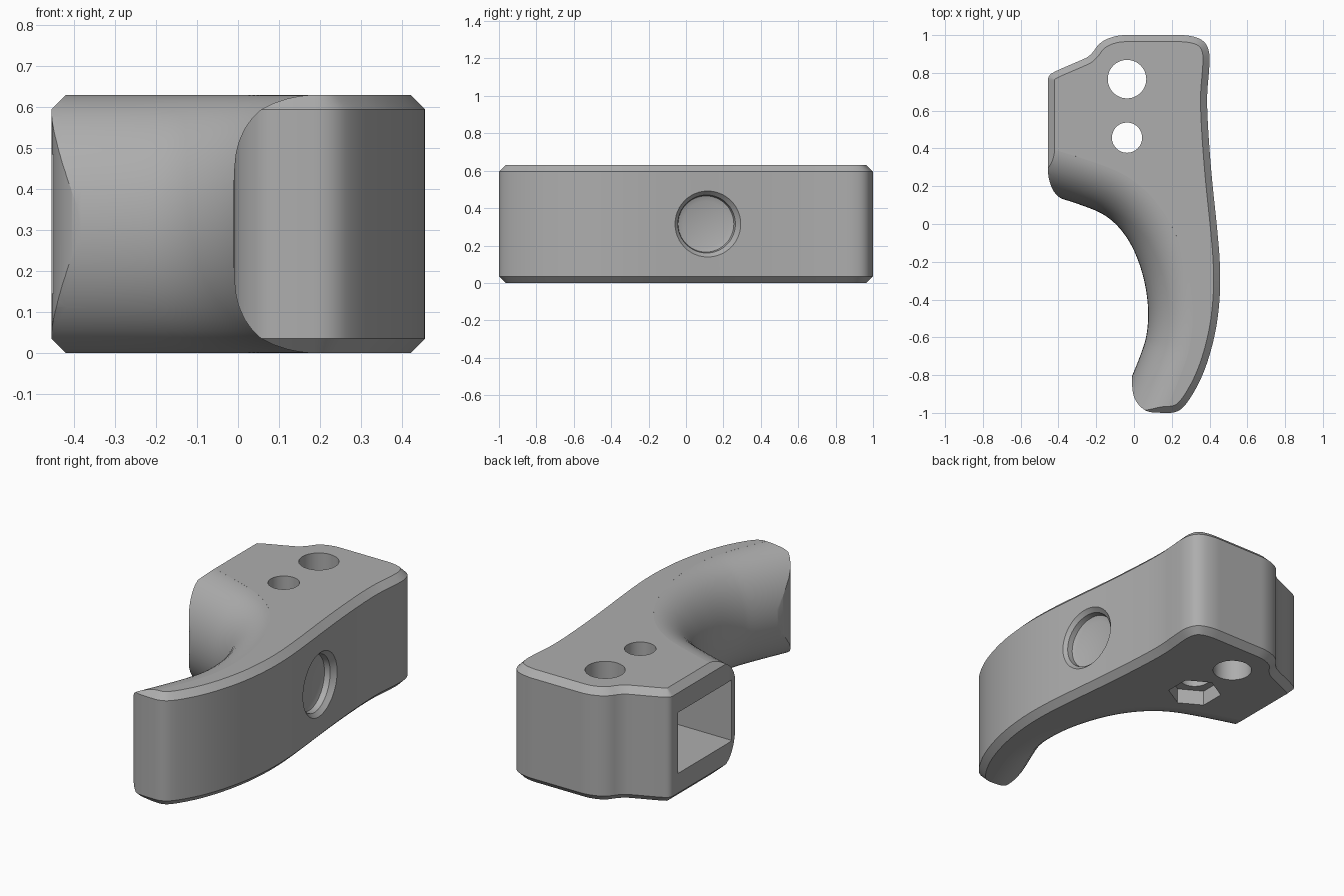
import bpy, bmesh, math
from mathutils import Vector

cube = bpy.data.objects.get("Cube")
if cube:
    bpy.data.objects.remove(cube, do_unlink=True)

HALF = 0.315          # half the height
CHAMFER = 0.035
GROOVE = 0.245        # sideways depth of the half-round finger side

grey = bpy.data.materials.new("grey plastic")
grey.use_nodes = True
colour = (0.42, 0.42, 0.42, 1)
grey.diffuse_color = colour
grey.node_tree.nodes["Principled BSDF"].inputs["Base Color"].default_value = colour


def loft(name, rings):
    """Closed solid through rings of equal point count."""
    bm = bmesh.new()
    loops = [[bm.verts.new(p) for p in ring] for ring in rings]
    n = len(loops[0])
    for a, b in zip(loops, loops[1:]):
        for i in range(n):
            j = (i + 1) % n
            bm.faces.new((a[i], a[j], b[j], b[i]))
    bm.faces.new(loops[0][::-1])
    bm.faces.new(loops[-1])
    bmesh.ops.recalc_face_normals(bm, faces=bm.faces)
    mesh = bpy.data.meshes.new(name)
    bm.to_mesh(mesh)
    bm.free()
    mesh.materials.append(grey)
    obj = bpy.data.objects.new(name, mesh)
    bpy.context.collection.objects.link(obj)
    return obj


def circle(x, y, z, r, n=48, start=0.0):
    return [(x + r * math.cos(start + math.tau * i / n),
             y + r * math.sin(start + math.tau * i / n), z) for i in range(n)]


def smooth(coords, passes, closed):
    """Corner cutting on a closed or open line."""
    points = [Vector(c) for c in coords]
    for _ in range(passes):
        out = []
        for p, q in zip(points, points[1:] + points[:1] if closed else points[1:]):
            out += [p.lerp(q, 0.25), p.lerp(q, 0.75)]
        points = out if closed else [points[0]] + out + [points[-1]]
    return points


def normals(points, closed):
    """Right-hand unit normals along a line."""
    result = []
    last = len(points) - 1
    for i in range(len(points)):
        a = points[i - 1] if closed or i > 0 else points[0]
        b = points[(i + 1) % len(points)] if closed or i < last else points[last]
        along = b - a
        result.append(Vector((along.y, -along.x)).normalized())
    return result


# Chamfered body; the finger side is left as a straight chord for the groove
outline = smooth([
    (-.455, .5), (-.455, .74), (-.455, .785), (-.415, .81), (-.29, .863),
    (-.23, .89), (-.18, .965), (-.09, 1), (.0, 1), (.2, 1), (.29, 1),
    (.37, .975), (.403, .91), (.397, .8), (.385, .68), (.392, .5),
    (.411, .25), (.438, 0), (.456, -.2), (.457, -.38), (.433, -.58),
    (.372, -.79), (.29, -.94), (.23, -1), (.14, -1), (.06, -.995), (.0, -.93),
    (-.012, -.85), (-.008, -.79), (-.04, -.66), (-.29, .03), (-.35, .115),
    (-.42, .155), (-.455, .24), (-.455, .33)], 3, True)
inward = normals(outline, True)
handle = loft("lever_handle", [
    [(p + n * inset).to_tuple() + (z,) for p, n in zip(outline, inward)]
    for z, inset in ((0, CHAMFER), (CHAMFER, 0),
                     (2 * HALF - CHAMFER, 0), (2 * HALF, CHAMFER))])

# Half-round finger groove, swept past both ends of the body
path = smooth([(-.7, .23), (-.25, .095), (-.12, .03), (-.02, -.09), (.045, -.25),
               (.075, -.41), (.075, -.55), (.045, -.68), (-.16, -1.15)], 4, False)
path_out = normals(path, False)
steps = [math.radians(a) for a in (0, 8, 16, 24, 32, 40, 48, 56, 63, 70, 76, 81, 85, 88)]
steps = [-a for a in reversed(steps[1:])] + steps
section = [(-.1, GROOVE)]
section += [(HALF + HALF * math.sin(t), GROOVE * (1 - math.cos(t))) for t in steps]
section += [(2 * HALF + .1, GROOVE)]
groove = loft("finger_groove_cutter", [
    [(p - n * depth).to_tuple() + (z,) for p, n in zip(path, path_out)]
    + [(-1.2, -1.3, z), (-1.2, 0, z)] for z, depth in section])

# Bolt holes, nut recess and side slot
cutters = [
    groove,
    loft("large_hole_cutter", [circle(-.037, .767, z, .102) for z in (-.1, .8)]),
    loft("small_hole_cutter", [circle(-.037, .457, z, .08) for z in (-.1, .8)]),
    loft("nut_recess_cutter", [circle(-.037, .457, z, .14, 6, math.pi / 2)
                               for z in (-.1, .085)]),
    loft("slot_cutter", [[(x, .24, .145), (x, .72, .145), (x, .72, .485),
                          (x, .24, .485)] for x in (-.6, .1)]),
]

# Stepped round recess on the outer side, square to the surface
out_dir = Vector((1, .125, 0)).normalized()
side = Vector((-out_dir.y, out_dir.x, 0))
centre = Vector((.424, .113, HALF))
recess = []
for r, depth in ((.195, -.025), (.175, 0), (.155, .02), (.15, .05), (.122, .06)):
    recess.append([centre - out_dir * depth + side * x + Vector((0, 0, y))
                   for x, y, _ in circle(0, 0, 0, r)])
cutters.append(loft("round_recess_cutter", recess))

bpy.ops.object.select_all(action='DESELECT')
bpy.context.view_layer.objects.active = handle
handle.select_set(True)
for cutter in cutters:
    mod = handle.modifiers.new(cutter.name, 'BOOLEAN')
    mod.operation = 'DIFFERENCE'
    mod.solver = 'EXACT'
    mod.object = cutter
    bpy.ops.object.modifier_apply(modifier=mod.name)
for cutter in cutters:
    bpy.data.objects.remove(cutter, do_unlink=True)

bpy.ops.object.shade_smooth_by_angle(angle=math.radians(28))
